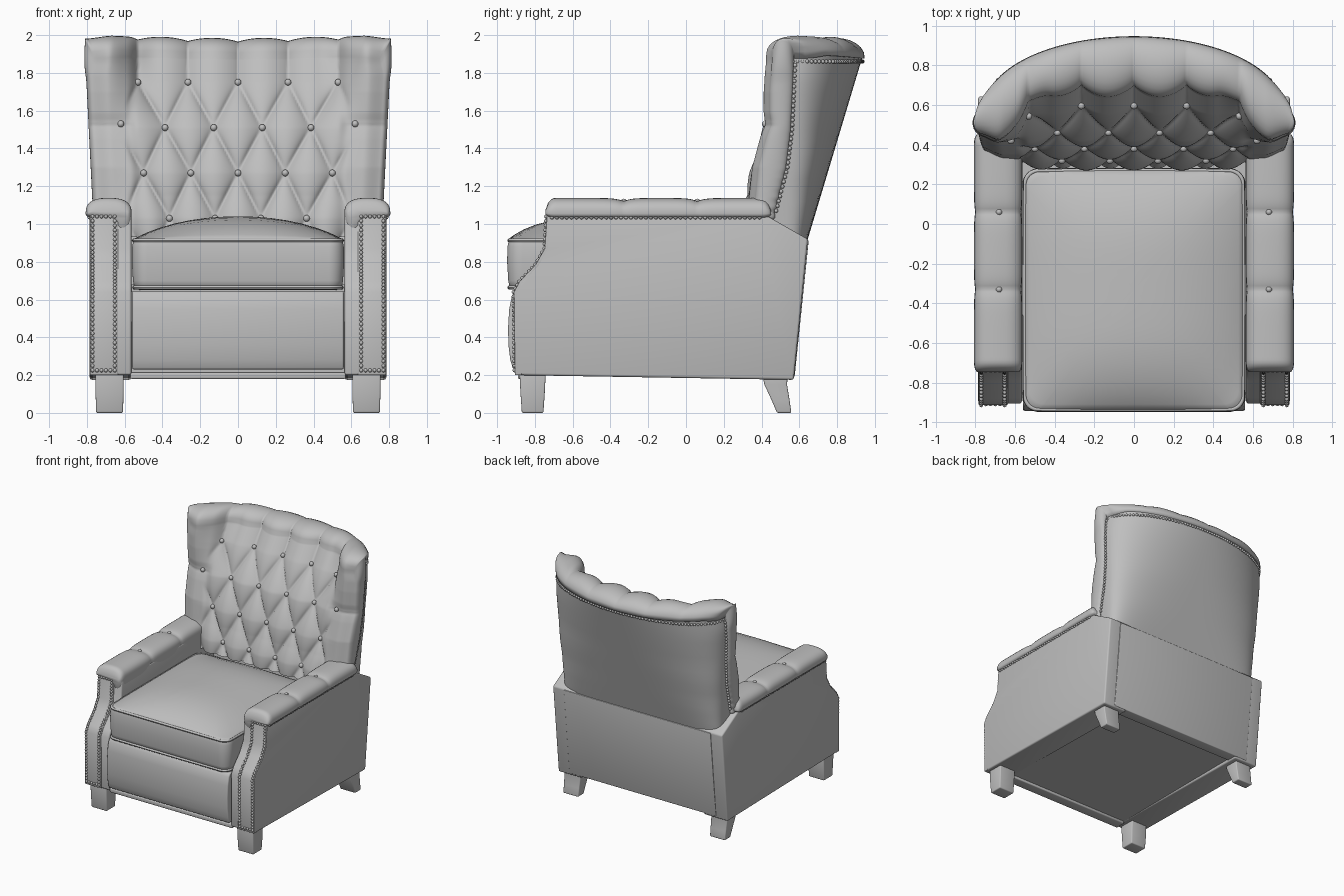
import bpy, bmesh, math
from mathutils import Vector

if "Cube" in bpy.data.objects:
    bpy.data.objects.remove(bpy.data.objects["Cube"])

grey = bpy.data.materials.new("grey_upholstery")
grey.diffuse_color = (0.52, 0.52, 0.52, 1)
grey.use_nodes = True
grey.node_tree.nodes["Principled BSDF"].inputs["Base Color"].default_value = grey.diffuse_color


def finish(name, bm, angle=40, bevel=0):
    bmesh.ops.recalc_face_normals(bm, faces=bm.faces)
    me = bpy.data.meshes.new(name)
    bm.to_mesh(me)
    bm.free()
    ob = bpy.data.objects.new(name, me)
    bpy.context.collection.objects.link(ob)
    me.materials.append(grey)
    bpy.ops.object.select_all(action='DESELECT')
    ob.select_set(True)
    bpy.context.view_layer.objects.active = ob
    if bevel:
        m = ob.modifiers.new("soft_edges", 'BEVEL')
        m.width, m.segments, m.limit_method = bevel, 3, 'ANGLE'
        bpy.ops.object.modifier_apply(modifier=m.name)
    bpy.ops.object.shade_smooth_by_angle(angle=math.radians(angle))
    return ob


def loft(name, rings, closed=True, caps=True, angle=40, bevel=0):
    bm = bmesh.new()
    vs = [[bm.verts.new(p) for p in r] for r in rings]
    n = len(rings[0])
    for a, b in zip(vs, vs[1:]):
        for i in range(n if closed else n - 1):
            j = (i + 1) % n
            bm.faces.new((a[i], a[j], b[j], b[i]))
    if caps:
        bm.faces.new(vs[0])
        bm.faces.new(vs[-1])
    return finish(name, bm, angle, bevel)


def extrude_x(name, prof, x0, x1, bevel):
    return loft(name, [[(x, y, z) for y, z in prof] for x in (x0, x1)], bevel=bevel)


def table(v, pts):
    if v <= pts[0][0]:
        return pts[0][1]
    for (a, p), (b, q) in zip(pts, pts[1:]):
        if v <= b:
            return p + (q - p) * (v - a) / (b - a)
    return pts[-1][1]


def ramp(v, a, b):
    t = min(1, max(0, (v - a) / (b - a)))
    return t * t * (3 - 2 * t)


def resample(pts, step):
    pts, out = [Vector(p) for p in pts], []
    for a, b in zip(pts, pts[1:]):
        n = max(1, round((b - a).length / step))
        out += [a.lerp(b, i / n) for i in range(n)]
    return out + [pts[-1]]


def studs(name, pts, r, seg=6):
    bm = bmesh.new()
    for p in pts:
        made = bmesh.ops.create_uvsphere(bm, u_segments=seg, v_segments=seg - 2, radius=r)
        bmesh.ops.translate(bm, verts=made['verts'], vec=p)
    finish(name, bm, 80)


# ---- backrest shape functions ----
PX, PZ, Z0 = 0.265, 0.48, 0.93


def pitch(z): return PX * (1 + 0.12 * min(0, z - 1.75))
def half_width(z): return 0.74 + 0.05 * (z - 1.1) - 0.02 * ramp(z, 1.78, 1.88)
def top_z(x): return 1.875 + 0.022 * (x / 0.78) ** 2 - 0.02 * ramp(abs(x), 0.68, 0.78)


def puff(x, z):
    if z > 1.75:
        lat = abs(math.sin(math.pi * x / PX))
    else:
        p, q = x / pitch(z) + (z - 1.75) / PZ, x / pitch(z) - (z - 1.75) / PZ
        lat = (abs(math.sin(math.pi * p) * math.sin(math.pi * q)) ** 2 + 0.0003) ** 0.25
    wing = 0.5 + 0.25 * min(1, abs(z - 1.52) / 0.07) ** 0.6
    k = ramp(abs(x), 0.53, 0.6)
    return lat ** 0.8 * (1 - k) + wing * k


def front_y(x, z):
    mid = table(z, [(0.93, .32), (1.03, .335), (1.15, .37), (1.27, .395), (1.51, .475), (1.75, .61), (1.88, .70)])
    wing = table(z, [(0.93, .37), (1.1, .375), (1.3, .395), (1.45, .435), (1.55, .455), (1.7, .455), (1.85, .465)])
    k = ramp(abs(x), 0.42, 0.7)
    return mid * (1 - k) + wing * k - 0.06 * puff(x, z) + 0.04 * ramp(abs(x) / half_width(z), 0.88, 1.04)


def back_y(x, z):
    mid = 0.645 + 0.30 * (z - 0.92)
    end = table(z, [(0.9, .425), (1.07, .455), (1.3, .515), (1.5, .54), (1.87, .557)])
    n = table(z, [(0.88, 7), (1.0, 5), (1.2, 3.3), (1.5, 2.4), (1.87, 2)])
    return end + (mid - end) * max(0, 1 - abs(x / half_width(z)) ** n) ** (1 / n)


# tufted pad: front grid whose border rolls back over the wings and top
NX, NZ = 160, 110
bm = bmesh.new()
grid = []
for j in range(NZ + 1):
    row = []
    for i in range(NX + 1):
        u = i / NX * 2 - 1
        z = Z0 + (top_z(u * 0.78) - Z0) * j / NZ
        x = u * half_width(z)
        row.append(bm.verts.new((x, front_y(x, z), z)))
    grid.append(row)
for j in range(NZ):
    for i in range(NX):
        bm.faces.new((grid[j][i], grid[j][i + 1], grid[j + 1][i + 1], grid[j + 1][i]))
border = [r[0] for r in grid] + grid[-1][1:-1] + [r[-1] for r in reversed(grid)]
rings = [border]
for s in range(1, 14):
    ring = []
    for v in border:
        x, y, z = v.co
        top = top_z(x)
        a = min(1, s / 12) * math.pi
        nx = math.copysign(ramp(abs(x), half_width(z) - 0.1, half_width(z)), x)
        nz = ramp(z, top - 0.14, top)
        rz = 0.09 + 0.02 * puff(x, 1.8)
        rx = 0.03 + 0.02 * ramp(z, 1.74, 1.86)
        g = back_y(x, z) + (0.015 if s < 13 else -0.03)
        ring.append(bm.verts.new((x + nx * rx * math.sin(a),
                                  y + (g - y) * (1 - math.cos(a)) / 2,
                                  z + nz * rz * math.sin(a) ** 0.8 if s < 12 else z)))
    rings.append(ring)
for a, b in zip(rings, rings[1:]):
    for i in range(len(border) - 1):
        bm.faces.new((a[i], a[i + 1], b[i + 1], b[i]))
finish("tufted_back_pad", bm, 180)

# curved outer shell of the backrest, squarer towards the base
shell = []
for j in range(17):
    ring = []
    for i in range(61):
        t = math.pi * (i / 60 - 0.5)
        z = 0.86 + (top_z(0.78 * math.sin(t)) - 0.86) * j / 16
        x = half_width(z) * math.sin(t)
        ring.append((x, back_y(x, z), z))
    shell.append(ring)
loft("back_shell", shell, closed=False, caps=False, angle=70)

# buttons on the backrest
spots = [(i * pitch(z), z) for z in (1.75, 1.27) for i in range(-2, 3)]
spots += [(s * k * pitch(z), z) for z in (1.51, 1.03) for k in (.5, 1.5) for s in (-1, 1)]
spots += [(.62, 1.53), (-.62, 1.53)]
studs("back_buttons", [(x, front_y(x, z) - 0.003, z) for x, z in spots], 0.018, 10)

# nail heads along the shell edge
edge = [(half_width(z) + 0.004, back_y(half_width(z), z) + 0.022, z) for z in (1.07, 1.3, 1.5, 1.7, 1.84)]
for i in range(1, 20):
    x = 0.77 * math.cos(math.pi * i / 20)
    edge.append((x, back_y(x, 1.86) + 0.008, 1.86))
edge += [(-x, y, z) for x, y, z in reversed(edge[:5])]
studs("shell_nails", resample(edge, 0.026), 0.011)

# ---- base ----
loft("base_core", [[(x, y, z) for x, y in ((-.6, -.86), (.6, -.86), (.6, .56), (-.6, .56))] for z in (.2, .68)])
extrude_x("back_panel", [(.48, .19), (.575, .19), (.65, .915), (.48, .915)], -.68, .68, 0.006)
extrude_x("front_rail", [(-.89, .18), (-.89, .215), (-.8, .215), (-.8, .18)], -.57, .57, 0.008)
extrude_x("footrest_panel", [(-.86, .23), (-.915, .23), (-.93, .28), (-.94, .36), (-.942, .45), (-.936, .55),
                             (-.922, .62), (-.905, .645), (-.86, .645)], -.56, .56, 0.01)

# ---- seat cushion ----
HX, CY, HY = 0.56, -0.333, 0.612


def outline(inset, corner=0.08, n=16):
    pts = []
    for k, (sx, sy) in enumerate(((1, 1), (-1, 1), (-1, -1), (1, -1))):
        for i in range(n + 1):
            a = math.pi / 2 * (k + i / n)
            pts.append((sx * (HX - corner) + (corner - inset) * math.cos(a),
                        CY + sy * (HY - corner) + (corner - inset) * math.sin(a)))
    # points along the straight sides
    full = []
    for p, q in zip(pts, pts[1:] + pts[:1]):
        m = 12 if math.dist(p, q) > 0.3 else 1
        full += [(p[0] + (q[0] - p[0]) * i / m, p[1] + (q[1] - p[1]) * i / m) for i in range(m)]
    return full


base = outline(0)
rings = [[(x, y, z) for x, y in outline(d)] for d, z in
         ((.04, .65), (.012, .66), (0.004, .7), (-.002, .8), (0, .88), (.006, .91))]
for k in (0.985, 0.94, 0.86, 0.75, 0.6, 0.45, 0.3, 0.15, 0.02):
    ring = []
    for x, y in base:
        px, py = x * k, (y - CY) * k
        crown = (1 - abs(px / HX) ** 2.2) * (1 - abs(py / HY) ** 3.5)
        ring.append((px, CY + py, 0.915 + 0.125 * max(0, crown) ** 0.9))
    rings.append(ring)
loft("seat_cushion", rings, angle=60)


def piping(name, z):
    pts = [Vector((x, y, z)) for x, y in outline(0.01)]
    c = Vector((0, CY, z))
    rings = []
    for i in range(8):
        a = i * math.pi / 4
        rings.append([p + (p - c).normalized() * 0.011 * math.cos(a) + Vector((0, 0, 0.011 * math.sin(a)))
                      for p in pts])
    loft(name, rings + rings[:1], caps=False, angle=80)


piping("cushion_top_piping", 0.913)
piping("cushion_bottom_piping", 0.664)

# ---- arms, arm pads, nails and legs on both sides ----
FRONT = [(-.9, .2), (-.905, .64), (-.875, .695), (-.79, .785), (-.742, .87), (-.73, 1.05)]
ARM = FRONT + [(.40, 1.06), (.645, .92), (.57, .175)]
for s, side in ((-1, "left"), (1, "right")):
    extrude_x(side + "_arm", ARM, s * 0.565, s * 0.785, 0.012)
    # raised front facing strip
    strip = [(y - 0.006, z) for y, z in FRONT] + [(y + 0.03, z) for y, z in reversed(FRONT)]
    extrude_x(side + "_arm_facing", strip, s * 0.635, s * 0.7845, 0.004)

    # rolled pad pinched at its two buttons
    rings = []
    for j in range(81):
        y = -0.745 + 1.195 * j / 80
        end = math.sqrt(max(0.04, 1 - max(0, (-0.69 - y) / 0.056, (y - 0.40) / 0.052) ** 2))
        pinch = 0.018 * sum(math.exp(-abs(y - b) / 0.035) for b in (-0.33, 0.06))
        ring = []
        for i in range(28):
            a = 2 * math.pi * i / 28
            c, sn = math.cos(a), math.sin(a)
            up = (0.083 - pinch) if sn > 0 else (0.03 if c > 0 else 0.03 + 0.13 * min(1, -2 * c))
            ring.append((s * (0.685 + (0.122 - pinch * 0.4) * math.copysign(abs(c) ** 0.75, c) * (0.85 + 0.15 * end)),
                         y, 1.055 + up * math.copysign(abs(sn) ** 0.75, sn) * end))
        rings.append(ring)
    loft(side + "_arm_pad", rings, angle=60)
    studs(side + "_arm_buttons", [(s * 0.68, y, 1.118) for y in (-0.33, 0.06)], 0.016, 10)

    # nail heads around the facing and below the pad
    line = [(y - 0.008, max(z, .225)) for y, z in FRONT[:-1]] + [(-.74, 1.04)]
    nails = [p for x in (.652, .77) for p in resample([(s * x, y, z) for y, z in line], 0.024)]
    for y, z in (line[0], line[-1]):
        nails += resample([(s * .652, y, z), (s * .77, y, z)], 0.024)
    nails += resample([(s * .787, -.71, 1.035), (s * .787, .39, 1.035)], 0.026)
    studs(side + "_arm_nails", nails, 0.011)

    # tapered legs, the rear ones curved backwards
    for name, levels in (("front_leg", ((.22, -.812, .075, .07), (.1, -.812, .074, .064), (0, -.812, .071, .057))),
                         ("rear_leg", ((.22, .47, .075, .07), (.15, .475, .074, .06),
                                       (.07, .5, .072, .048), (0, .52, .07, .038)))):
        loft(side + "_" + name, [[(s * 0.68 + dx * hx, y + dy * hy, z) for dx, dy in ((-1, -1), (1, -1), (1, 1), (-1, 1))]
                                 for z, y, hx, hy in levels], bevel=0.008)
